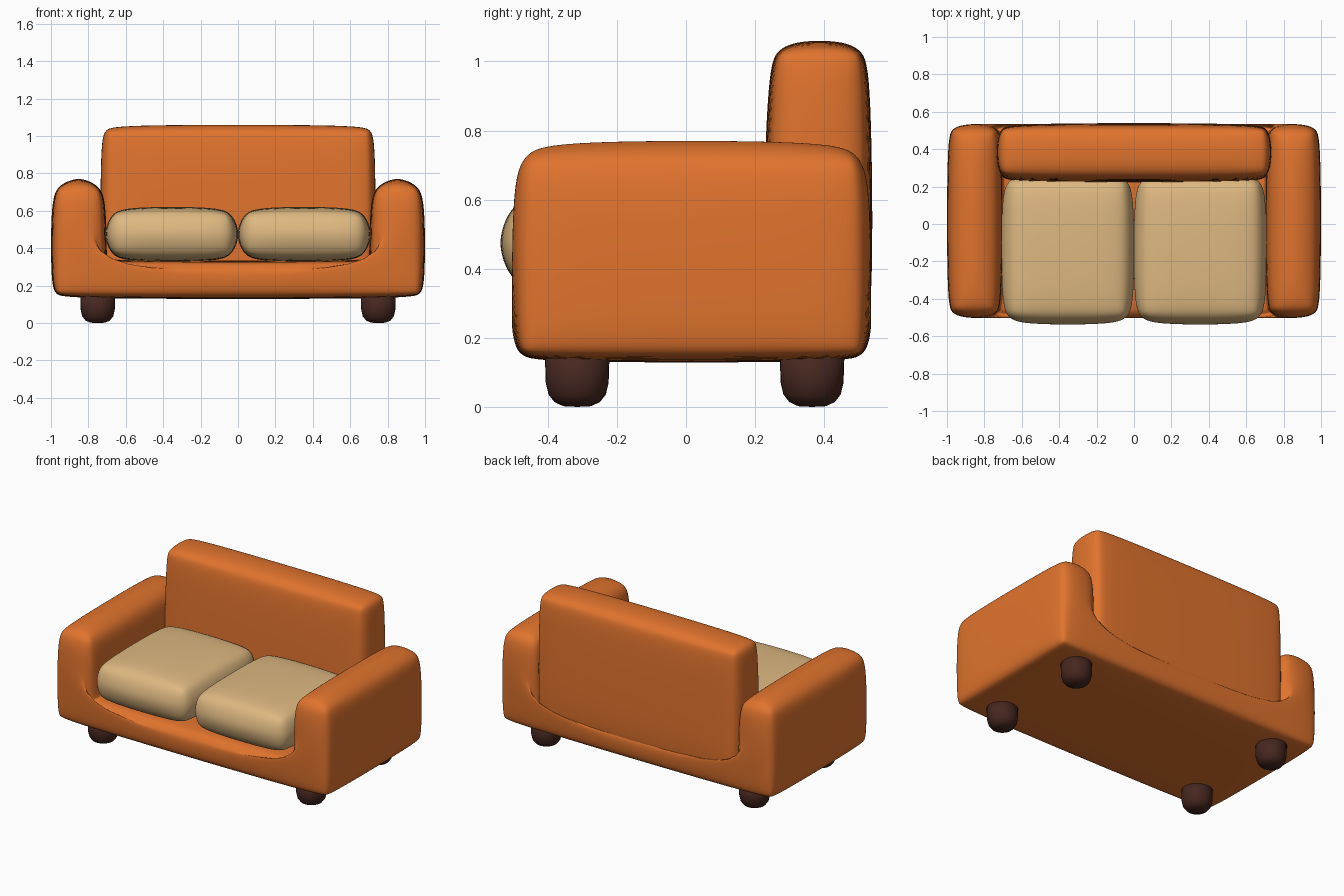
import bpy, bmesh, math

cube = bpy.data.objects.get("Cube")
if cube:
    bpy.data.objects.remove(cube, do_unlink=True)


def material(name, rgb):
    m = bpy.data.materials.new(name)
    m.use_nodes = True
    color = (*rgb, 1)
    m.diffuse_color = color
    node = next(n for n in m.node_tree.nodes if n.type == 'BSDF_PRINCIPLED')
    node.inputs["Base Color"].default_value = color
    return m


ORANGE = material("orange fabric", (0.75, 0.172, 0.027))
TAN = material("tan fabric", (0.73, 0.48, 0.22))
WOOD = material("dark wood", (0.062, 0.02, 0.014))


def finish(name, bm, mat):
    """Turn a bmesh into a smooth-shaded object."""
    bmesh.ops.recalc_face_normals(bm, faces=bm.faces)
    for f in bm.faces:
        f.smooth = True
    mesh = bpy.data.meshes.new(name)
    bm.to_mesh(mesh)
    bm.free()
    mesh.materials.append(mat)
    ob = bpy.data.objects.new(name, mesh)
    bpy.context.collection.objects.link(ob)
    return ob


def padded(name, points, quads, y0, y1, mat, bevel, lower=1.0):
    """Extrude a front outline, split into quads, and soften its edges.

    Edges low on the part get a bevel scaled by lower; inner corners stay tight.
    """
    bm = bmesh.new()
    verts = [bm.verts.new((x, y0, z)) for x, z in points]
    faces = [bm.faces.new([verts[i] for i in q]) for q in quads]
    grown = bmesh.ops.extrude_face_region(bm, geom=faces, use_keep_orig=True)
    for v in grown["geom"]:
        if isinstance(v, bmesh.types.BMVert):
            v.co.y = y1
    bmesh.ops.recalc_face_normals(bm, faces=bm.faces)
    bm.normal_update()
    weight = bm.edges.layers.float.new("bevel_weight_edge")
    for e in bm.edges:
        bend = e.calc_face_angle_signed(0)
        height = (e.verts[0].co.z + e.verts[1].co.z) / 2
        if bend < -0.5:
            e[weight] = 0.25
        elif bend > 0.5:
            e[weight] = 1 if height > 0.6 else lower
    ob = finish(name, bm, mat)
    b = ob.modifiers.new("soft_edges", 'BEVEL')
    b.width, b.segments, b.limit_method = bevel, 2, 'WEIGHT'
    s = ob.modifiers.new("smooth", 'SUBSURF')
    s.levels = s.render_levels = 3
    return ob


def block(name, x0, x1, y0, y1, z0, z1, mat, bevel):
    corners = [(x0, z0), (x1, z0), (x1, z1), (x0, z1)]
    return padded(name, corners, [(0, 1, 2, 3)], y0, y1, mat, bevel)


# Seat base and both arms as one U-shaped body with mitred lower corners
OUT, IN, LOW, SEAT, TOP = 1.002, 0.703, 0.127, 0.335, 0.773
right = [(-OUT, TOP), (-OUT, LOW), (-IN, SEAT), (-IN, TOP)]
left = [(-x, z) for x, z in right]
padded("sofa_body", right + left,
       [(0, 1, 2, 3), (4, 5, 6, 7), (1, 5, 6, 2)],
       -0.505, 0.537, ORANGE, 0.125, lower=0.68)

# Backrest, with its front leaning back slightly towards the top
back = block("backrest", -0.737, 0.737, 0.212, 0.545, 0.2, 1.062, ORANGE, 0.09)
for v in back.data.vertices:
    if v.co.z > 0.9:
        v.co.y += 0.024 if v.co.y < 0.4 else -0.008

# Two seat cushions
for side, name in ((-1, "right_cushion"), (1, "left_cushion")):
    x0, x1 = sorted((side * -0.004, side * 0.712))
    block(name, x0, x1, -0.54, 0.27, 0.325, 0.624, TAN, 0.12)

# Four turned feet
FOOT = [(0, 0), (0.04, 0.002), (0.066, 0.014), (0.083, 0.036),
        (0.091, 0.07), (0.094, 0.16), (0, 0.16)]
for x, side in ((-0.75, "right"), (0.75, "left")):
    for y, end in ((-0.315, "front"), (0.365, "back")):
        bm = bmesh.new()
        ring = [bm.verts.new((r, 0, z)) for r, z in FOOT]
        edges = [bm.edges.new(pair) for pair in zip(ring, ring[1:])]
        bmesh.ops.spin(bm, geom=ring + edges, cent=(0, 0, 0), axis=(0, 0, 1),
                       angle=math.tau, steps=32)
        bmesh.ops.remove_doubles(bm, verts=bm.verts, dist=0.0005)
        foot = finish(f"{end}_{side}_foot", bm, WOOD)
        foot.location = (x, y, 0)
